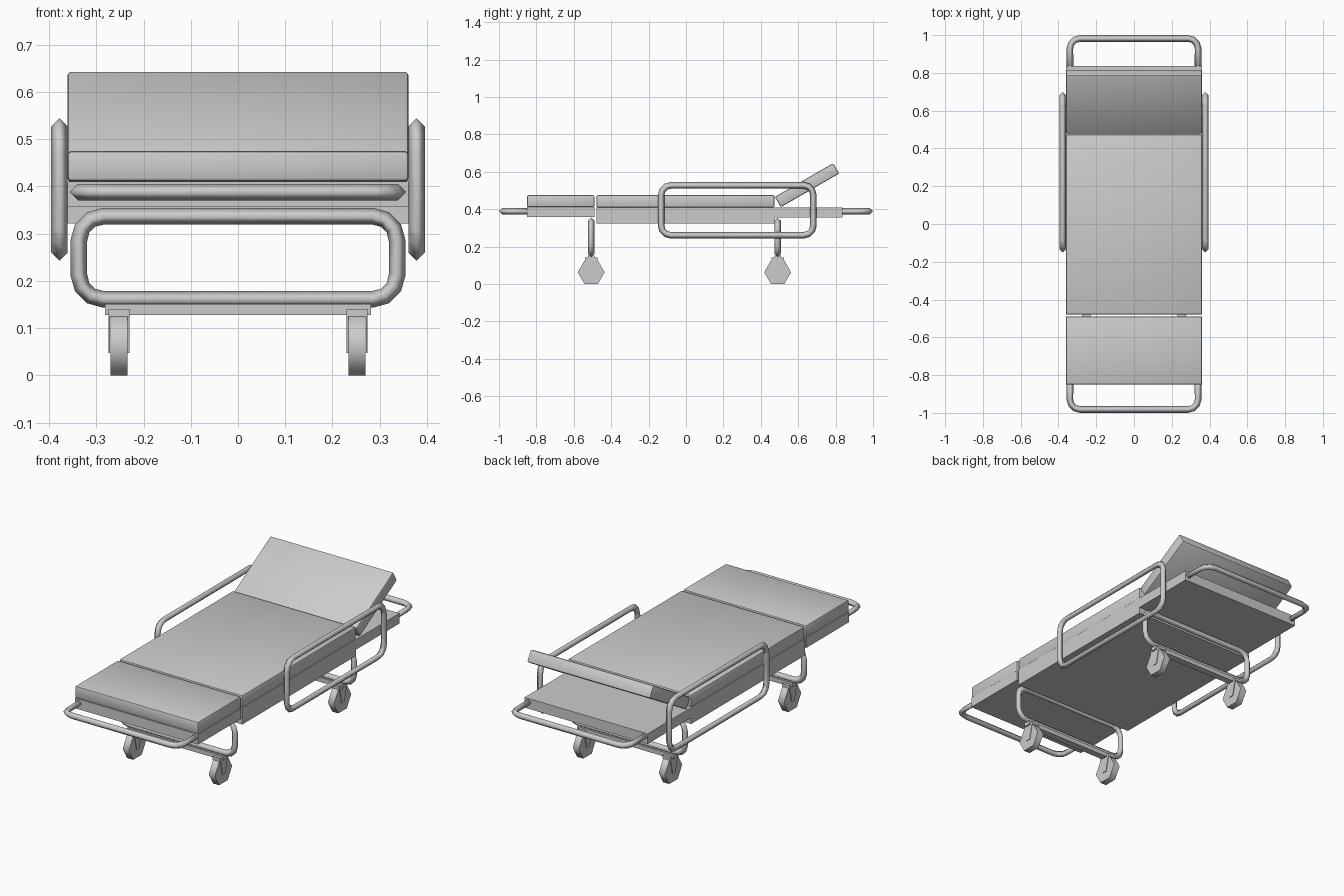
import bpy, bmesh, math
from mathutils import Vector

if "Cube" in bpy.data.objects:
    bpy.data.objects.remove(bpy.data.objects["Cube"])

grey = bpy.data.materials.new("plain_grey")
grey.use_nodes = True
colour = (0.6, 0.6, 0.6, 1)
grey.diffuse_color = colour
grey.node_tree.nodes["Principled BSDF"].inputs["Base Color"].default_value = colour


def finish(name, bm, smooth=None):
    bmesh.ops.recalc_face_normals(bm, faces=bm.faces)
    mesh = bpy.data.meshes.new(name)
    bm.to_mesh(mesh)
    bm.free()
    mesh.materials.append(grey)
    ob = bpy.data.objects.new(name, mesh)
    bpy.context.collection.objects.link(ob)
    if smooth:
        bpy.ops.object.select_all(action="DESELECT")
        ob.select_set(True)
        bpy.context.view_layer.objects.active = ob
        bpy.ops.object.shade_smooth_by_angle(angle=math.radians(smooth))
    return ob


def box(name, xs, ys, zs, bevel=0):
    """Box between limits, origin at its centre, optional rounded edges."""
    bm = bmesh.new()
    bmesh.ops.create_cube(bm, size=1)
    bmesh.ops.scale(bm, vec=[b - a for a, b in (xs, ys, zs)], verts=bm.verts)
    if bevel:
        bmesh.ops.bevel(bm, geom=bm.edges[:], offset=bevel, segments=2,
                        profile=0.5, affect="EDGES")
    ob = finish(name, bm, 40 if bevel else None)
    ob.location = [(a + b) / 2 for a, b in (xs, ys, zs)]
    return ob


def corner(cu, cv, r, start, steps=3):
    angles = [math.radians(start + 90 * i / steps) for i in range(steps + 1)]
    return [(cu + r * math.cos(a), cv + r * math.sin(a)) for a in angles]


def rounded_rect(u0, u1, v0, v1, r):
    return (corner(u1 - r, v1 - r, r, 0) + corner(u0 + r, v1 - r, r, 90)
            + corner(u0 + r, v0 + r, r, 180) + corner(u1 - r, v0 + r, r, 270))


def tube(name, path, place, closed=True, r=0.0175):
    """Four-sided tube along a flat path; place maps (u, v, w) to space."""
    bm = bmesh.new()
    pts = [Vector(p) for p in path]
    n = len(pts)
    rings = []
    for i, p in enumerate(pts):
        before = pts[i - 1] if closed or i else p
        after = pts[(i + 1) % n] if closed or i < n - 1 else p
        t_in, t_out = (p - before).normalized(), (after - p).normalized()
        t = (t_in + t_out).normalized()
        side = Vector((t.y, -t.x)) * r
        a, b = p + side, p - side
        rings.append([bm.verts.new(place(*q)) for q in
                      ((a.x, a.y, 0), (p.x, p.y, r), (b.x, b.y, 0), (p.x, p.y, -r))])
    for i in range(n if closed else n - 1):
        one, two = rings[i], rings[(i + 1) % n]
        for k in range(4):
            m = (k + 1) % 4
            bm.faces.new((one[k], one[m], two[m], two[k]))
    if not closed:
        bm.faces.new(rings[0])
        bm.faces.new(rings[-1])
    return finish(name, bm, 120)


def prism(name, profile, x0, x1, smooth=None):
    """Extrude a (y, z) outline between two x positions."""
    bm = bmesh.new()
    face = bm.faces.new([bm.verts.new((x0, y, z)) for y, z in profile])
    out = bmesh.ops.extrude_face_region(bm, geom=[face])
    verts = [v for v in out["geom"] if isinstance(v, bmesh.types.BMVert)]
    bmesh.ops.translate(bm, vec=(x1 - x0, 0, 0), verts=verts)
    return finish(name, bm, smooth)


# Bed frame slabs
W = (-0.361, 0.361)
box("foot_base", W, (-0.85, -0.49), (0.357, 0.411))
box("centre_base", W, (-0.479, 0.473), (0.322, 0.409))
box("head_base", W, (0.473, 0.836), (0.355, 0.409))

# Mattress sections, with the head section raised
box("foot_mattress", W, (-0.85, -0.49), (0.411, 0.475), 0.008)
box("centre_mattress", W, (-0.479, 0.473), (0.409, 0.475), 0.008)
backrest = box("backrest_mattress", W, (0.467, 0.827), (0.496, 0.56), 0.008)
backrest.rotation_euler.x = math.radians(30)

# Push bars at both ends
bar = [(0.339, 0.8)] + corner(0.287, 0.93, 0.052, 0) \
    + corner(-0.287, 0.93, 0.052, 90) + [(-0.339, 0.8)]
for name, s in (("foot_bar", -1), ("head_bar", 1)):
    tube(name, bar, lambda u, v, w, s=s: (u, s * v, 0.388 + w), closed=False)

# Side rails
for name, s in (("right_rail", -1), ("left_rail", 1)):
    tube(name, rounded_rect(-0.133, 0.681, 0.26, 0.527, 0.052),
         lambda u, v, w, s=s: (s * 0.378 + w, u, v))

# Undercarriage: leg hoops, axle beams, forks and wheels
for end, y in (("front", -0.507), ("back", 0.49)):
    tube(end + "_leg_hoop", rounded_rect(-0.337, 0.337, 0.161, 0.337, 0.052),
         lambda u, v, w, y=y: (u, y + w, v))
    box(end + "_axle_beam", (-0.282, 0.282), (y - 0.018, y + 0.018), (0.128, 0.151))
    hexagon = [(y + 0.072 * math.cos(math.radians(60 * i)),
                0.0625 + 0.072 * math.sin(math.radians(60 * i))) for i in range(6)]
    cheek = [(y - 0.034, 0.141), (y + 0.034, 0.141), (y + 0.026, 0.11),
             (y + 0.012, 0.047), (y - 0.012, 0.047), (y - 0.026, 0.11)]
    for side, s in (("right", -1), ("left", 1)):
        x = s * 0.252
        label = end + "_" + side
        prism(label + "_wheel", hexagon, x - 0.018, x + 0.018, 65)
        box(label + "_fork_top", (x - 0.022, x + 0.022),
            (y - 0.034, y + 0.034), (0.124, 0.141))
        for part, d in (("inner", -s), ("outer", s)):
            prism(label + "_fork_" + part, cheek, x + d * 0.0185, x + d * 0.022)
